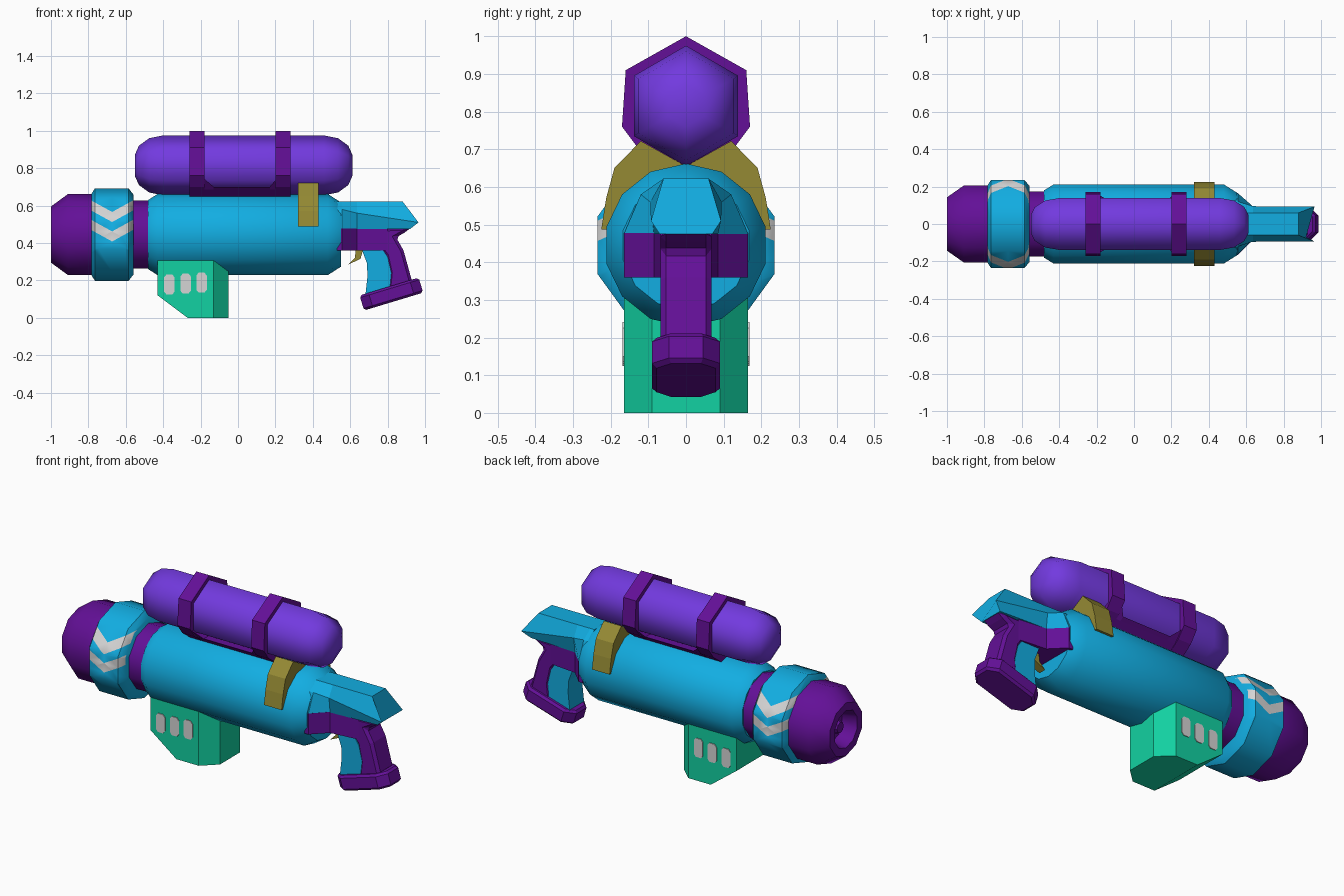
import bpy, bmesh, math
from mathutils import Matrix

if "Cube" in bpy.data.objects:
    bpy.data.objects.remove(bpy.data.objects["Cube"])

def mat(name, rgb):
    m = bpy.data.materials.new(name)
    m.diffuse_color = (*rgb, 1)
    m.use_nodes = True
    m.node_tree.nodes["Principled BSDF"].inputs["Base Color"].default_value = m.diffuse_color
    return m

BLUE = mat("bright blue", (0.006, 0.42, 0.76))
VIOLET = mat("violet", (0.17, 0.042, 0.74))
PURPLE = mat("dark purple", (0.125, 0.005, 0.31))
GOLD = mat("dull gold", (0.30, 0.255, 0.034))
GREEN = mat("sea green", (0.006, 0.64, 0.36))
WHITE = mat("light grey", (0.66, 0.66, 0.66))
AXIS_Z = 0.445  # barrel axis height

def finish(name, bm, material, smooth=None):
    bmesh.ops.recalc_face_normals(bm, faces=bm.faces)
    me = bpy.data.meshes.new(name)
    bm.to_mesh(me)
    bm.free()
    me.materials.append(material)
    ob = bpy.data.objects.new(name, me)
    bpy.context.collection.objects.link(ob)
    if smooth:
        bpy.ops.object.select_all(action='DESELECT')
        ob.select_set(True)
        bpy.context.view_layer.objects.active = ob
        bpy.ops.object.shade_smooth_by_angle(angle=math.radians(smooth))
    return ob

def loft(name, rings, material, smooth=None):
    """Skin equal-length rings of 3D points and cap both ends."""
    bm = bmesh.new()
    vs = [[bm.verts.new(p) for p in r] for r in rings]
    for a, b in zip(vs, vs[1:]):
        for i in range(len(a)):
            j = (i + 1) % len(a)
            bm.faces.new((a[i], a[j], b[j], b[i]))
    bm.faces.new(vs[0])
    bm.faces.new(vs[-1])
    return finish(name, bm, material, smooth)

def lathe(name, profile, n, material, cz=AXIS_Z, smooth=40):
    """Revolve (x, radius) pairs about a lengthwise axis, corner at top."""
    turns = [2 * math.pi * i / n for i in range(n)]
    return loft(name, [[(x, r * math.sin(t), cz + r * math.cos(t)) for t in turns]
                       for x, r in profile], material, smooth)

def extrude(name, pts, lo, hi, axis, material, smooth=None):
    place = {'x': lambda p, d: (d, p[0], p[1]),
             'y': lambda p, d: (p[0], d, p[1]),
             'z': lambda p, d: (p[0], p[1], d)}[axis]
    return loft(name, [[place(p, d) for p in pts] for d in (lo, hi)], material, smooth)

def sym(pts):
    """Close a half outline of (y, z) by mirroring y."""
    return pts + [(-y, z) for y, z in reversed(pts) if abs(y) > 1e-6]

def sym_plan(pts):
    """Close a half outline of (x, y) by mirroring y."""
    return pts + [(x, -y) for x, y in reversed(pts)]

def bevel(ob, width):
    m = ob.modifiers.new("edge_chamfer", 'BEVEL')
    m.width, m.segments, m.limit_method = width, 1, 'ANGLE'
    m.angle_limit = math.radians(60)

# Barrel: body, neck, muzzle with recess and inner nozzle
lathe("main_body", [(-0.48, 0.185), (-0.43, 0.217), (0.48, 0.217), (0.55, 0.172)], 14, BLUE)
lathe("front_neck", [(-0.60, 0.182), (-0.45, 0.182)], 10, PURPLE)
lathe("muzzle", [(-0.76, 0.216), (-0.91, 0.216), (-1.0, 0.15), (-1.0, 0.105),
                 (-0.92, 0.085), (-0.92, 0.01)], 10, PURPLE)
lathe("inner_nozzle", [(-0.91, 0.05), (-0.965, 0.03)], 8, PURPLE)

# Collar with two chevron stripes cut into its faces
ring = lathe("collar", [(-0.785, 0.215), (-0.765, 0.247), (-0.585, 0.247), (-0.56, 0.215)], 10, BLUE)
ring.data.materials.append(WHITE)
MID, SLOPE = -0.673, 0.55
STRIPES = [(0.408, 0.462), (0.512, 0.566)]
bm = bmesh.new()
bm.from_mesh(ring.data)
cuts = [((MID, 0, 0), (1, 0, 0))]
cuts += [((MID, 0, c), (s, 0, 1)) for st in STRIPES for c in st for s in (-SLOPE, SLOPE)]
for co, no in cuts:
    bmesh.ops.bisect_plane(bm, geom=bm.verts[:] + bm.edges[:] + bm.faces[:],
                           plane_co=co, plane_no=no)
for f in bm.faces:
    c = f.calc_center_median()
    h = c.z - SLOPE * abs(c.x - MID)
    if abs(c.y) > 0.1 and abs(f.normal.x) < 0.9 and any(a < h < b for a, b in STRIPES):
        f.material_index = 1
bm.to_mesh(ring.data)
bm.free()

# Tank: six-sided capsule
lathe("tank", [(-0.552, 0.055), (-0.53, 0.105), (-0.475, 0.145), (-0.40, 0.16),
               (0.46, 0.16), (0.535, 0.145), (0.59, 0.105), (0.612, 0.055)],
      6, VIOLET, cz=0.815, smooth=75)

# Tank straps and the cradle joining them
strap = sym([(0, 1.0), (0.16, 0.91), (0.17, 0.76), (0.125, 0.70), (0.05, 0.645)])
for name, x in (("front_strap", -0.26), ("rear_strap", 0.20)):
    extrude(name, strap, x, x + 0.08, 'x', PURPLE)
loft("tank_cradle",
     [[(x, y, z) for y, z in sym([(w, t), (0.10, 0.685), (0.05, 0.645)])]
      for x, w, t in ((-0.20, 0.165, 0.76), (-0.13, 0.12, 0.70),
                      (0.17, 0.12, 0.70), (0.22, 0.165, 0.76))], PURPLE)

# Gold saddle over the body
extrude("saddle_band", sym([(0, 0.655), (0.12, 0.722), (0.19, 0.65), (0.212, 0.57),
                            (0.225, 0.487), (0.15, 0.487)]), 0.32, 0.43, 'x', GOLD)

# Magazine: plan outline, with the lower front corner sloped
plan = sym_plan([(-0.43, 0.165), (-0.27, 0.165), (-0.13, 0.165), (-0.05, 0.09)])
loft("magazine", [[(x, y, 0.12 if x < -0.4 else 0) for x, y in plan],
                  [(x, y, 0.34) for x, y in plan]], GREEN)
for side in (-1, 1):
    for i, x in enumerate((-0.367, -0.28, -0.195)):
        z, a, b = 0.178 + 0.005 * i, 0.028, 0.053
        pts = [(x + sx * dx, z + sz * dz) for sx, sz, dx, dz in (
            (-1, -1, a, b - .015), (-1, -1, a - .012, b), (1, -1, a - .012, b), (1, -1, a, b - .015),
            (1, 1, a, b - .015), (1, 1, a - .012, b), (-1, 1, a - .012, b), (-1, 1, a, b - .015))]
        extrude(f"magazine_mark_{i}_{side}", pts, side * 0.163, side * 0.169, 'y', WHITE)

# Tail: faceted rear spur with a slanted end
wide = sym([(0.165, 0.475), (0.12, 0.58), (0.06, 0.622)])
slim = sym([(0.085, 0.475), (0.095, 0.56), (0.06, 0.622)])
end = [(0.92, 0.07, 0.475), (0.965, 0.093, 0.51), (0.88, 0.06, 0.622)]
loft("tail", [[(0.53, y, z) for y, z in wide], [(0.555, y, z) for y, z in wide],
              [(0.635, y, z) for y, z in slim],
              end + [(x, -y, z) for x, y, z in reversed(end)]], BLUE)
extrude("tail_underside", sym_plan([(0.53, 0.165), (0.555, 0.165), (0.635, 0.085), (0.80, 0.068)]),
        0.36, 0.478, 'z', PURPLE)

# Grip: purple back and blue front
bevel(extrude("grip_back", [(0.70, 0.476), (0.93, 0.485), (0.89, 0.455), (0.845, 0.43), (0.885, 0.36),
                            (0.932, 0.19), (0.80, 0.14), (0.81, 0.24), (0.79, 0.33), (0.76, 0.37)],
              -0.068, 0.068, 'y', PURPLE), 0.015)
extrude("grip_front", [(0.66, 0.37), (0.77, 0.37), (0.80, 0.325), (0.82, 0.24), (0.81, 0.14),
                       (0.68, 0.11), (0.692, 0.22), (0.69, 0.29)], -0.064, 0.064, 'y', BLUE)

# Tilted grip foot
foot = extrude("grip_foot", sym_plan([(-0.165, 0.045), (-0.115, 0.09), (0.115, 0.09), (0.165, 0.045)]),
               -0.042, 0.042, 'z', PURPLE)
foot.data.transform(Matrix.Translation((0.82, 0, 0.127)) @ Matrix.Rotation(-math.radians(16.8), 4, 'Y'))
bevel(foot, 0.012)

# Trigger
extrude("trigger", [(0.63, 0.37), (0.67, 0.37), (0.655, 0.315), (0.59, 0.285), (0.625, 0.32)],
        -0.022, 0.022, 'y', GOLD)
